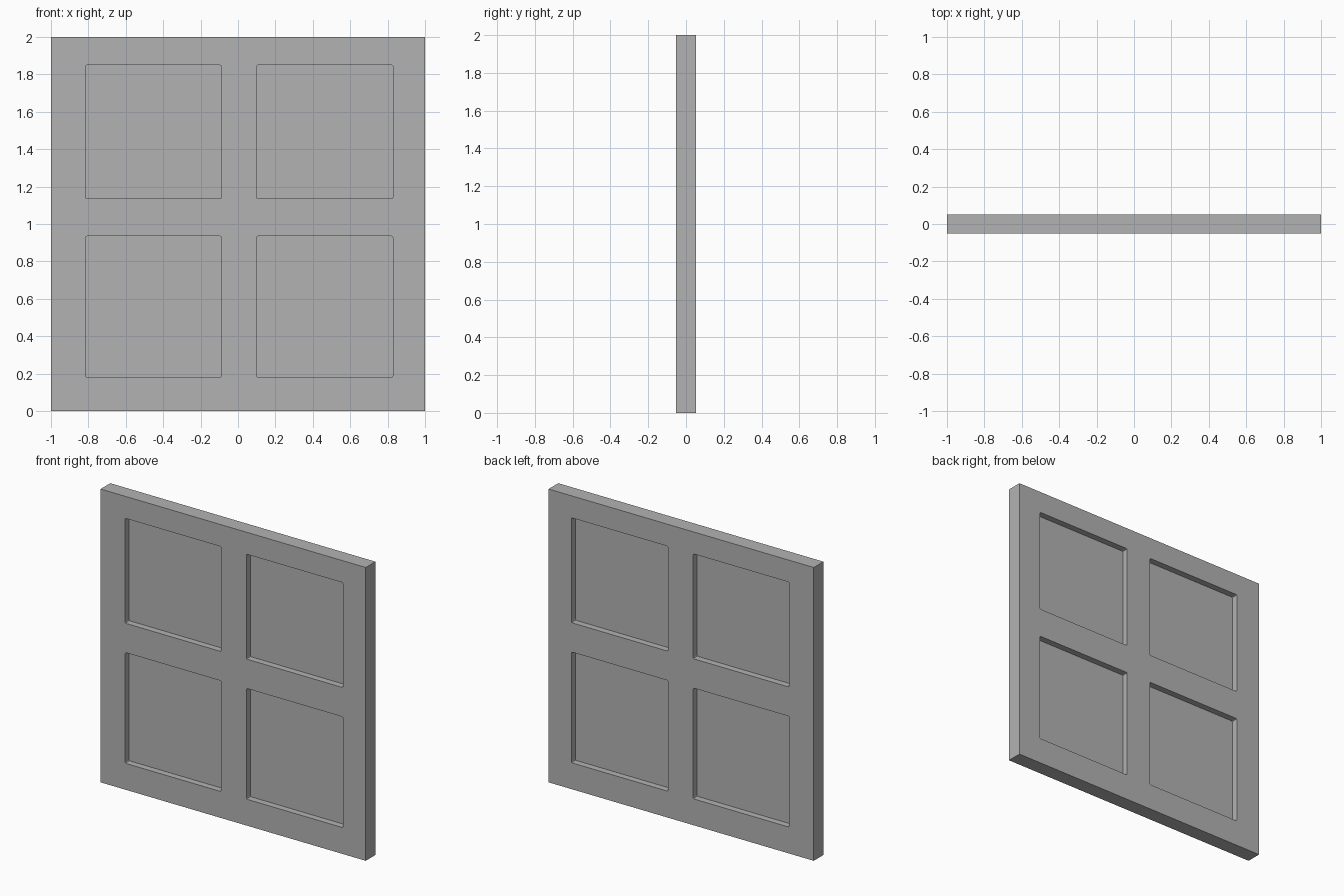
import bpy, bmesh
from mathutils import Matrix, Vector

cube = bpy.data.objects.get("Cube")
if cube:
    bpy.data.objects.remove(cube, do_unlink=True)

HALF_DEPTH = 0.052
RECESS = 0.044
COLUMNS = [(-0.815, -0.09), (0.1, 0.828)]
ROWS = [(0.18, 0.935), (1.135, 1.85)]

grey = bpy.data.materials.new("plain grey")
grey.use_nodes = True
colour = (0.45, 0.45, 0.45, 1)
grey.diffuse_color = colour
grey.node_tree.nodes["Principled BSDF"].inputs["Base Color"].default_value = colour


def add_box(bm, low, high, corner=0):
    """Add a box between two corners, rounding its edges along y."""
    low, high = Vector(low), Vector(high)
    matrix = Matrix.Translation((low + high) / 2) @ Matrix.Diagonal((*(high - low), 1))
    verts = bmesh.ops.create_cube(bm, size=1, matrix=matrix)["verts"]
    if corner:
        edges = {e for v in verts for e in v.link_edges
                 if abs(e.verts[0].co.y - e.verts[1].co.y) > 0.001}
        bmesh.ops.bevel(bm, geom=list(edges), offset=corner, segments=2,
                        profile=0.5, affect='EDGES')


def make_object(name, bm):
    mesh = bpy.data.meshes.new(name)
    bm.to_mesh(mesh)
    bm.free()
    mesh.materials.append(grey)
    obj = bpy.data.objects.new(name, mesh)
    bpy.context.collection.objects.link(obj)
    return obj


# Solid slab
bm = bmesh.new()
add_box(bm, (-1, -HALF_DEPTH, 0), (1, HALF_DEPTH, 2))
window = make_object("window_panel", bm)

# Recess cutters on the front and back of each pane
bm = bmesh.new()
inner = HALF_DEPTH - RECESS
for x0, x1 in COLUMNS:
    for z0, z1 in ROWS:
        for y0, y1 in ((-0.1, -inner), (inner, 0.1)):
            add_box(bm, (x0, y0, z0), (x1, y1, z1), corner=0.008)
cutter = make_object("recess_cutter", bm)
cutter.hide_render = True

# Cut the recesses, leaving four thin panes
cut = window.modifiers.new("recesses", 'BOOLEAN')
cut.operation = 'DIFFERENCE'
cut.solver = 'EXACT'
cut.object = cutter
bpy.context.view_layer.objects.active = window
window.select_set(True)
bpy.ops.object.modifier_apply(modifier=cut.name)
bpy.data.objects.remove(cutter, do_unlink=True)
